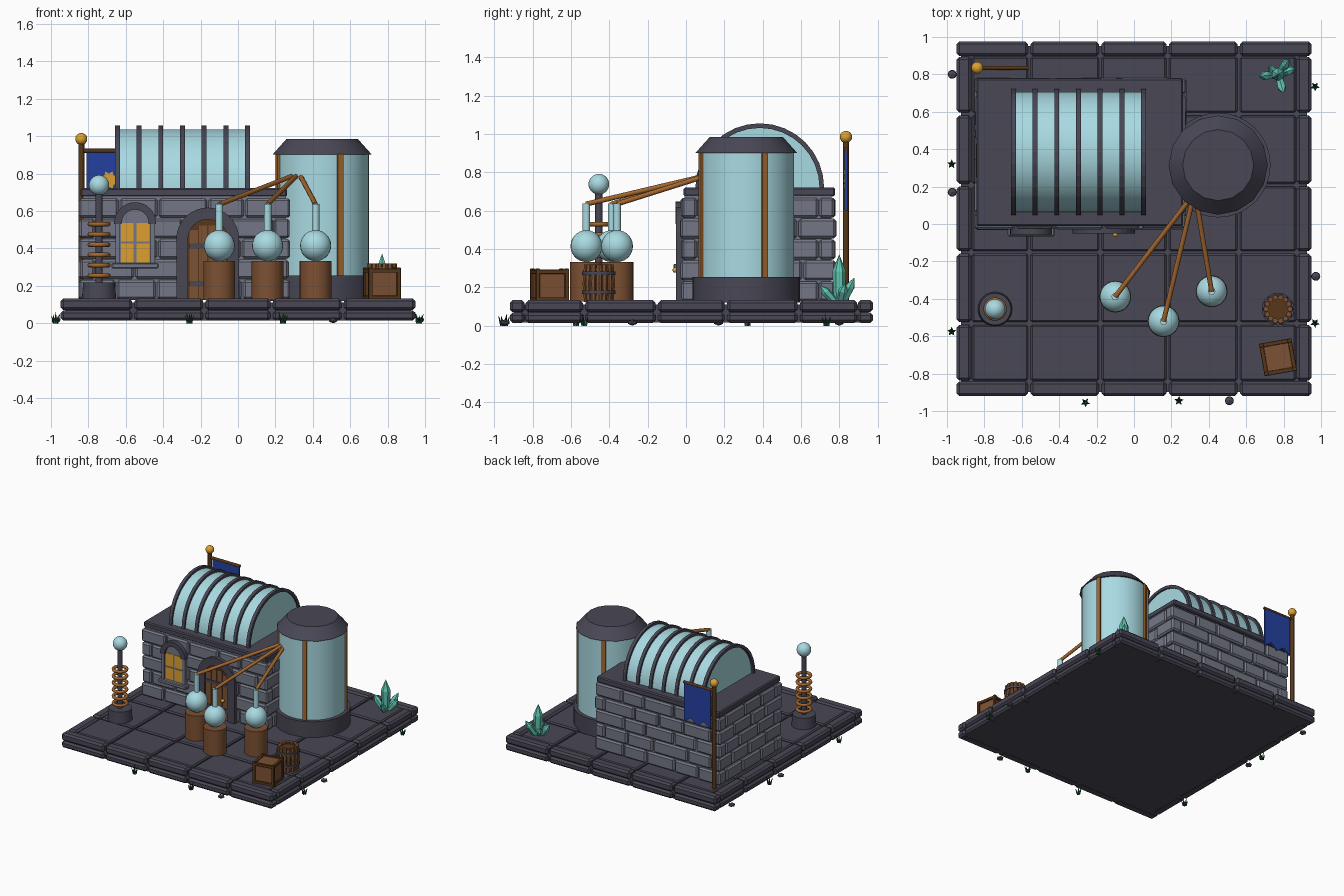
import bpy, bmesh, math, random
from mathutils import Matrix, Vector

if "Cube" in bpy.data.objects:
    bpy.data.objects.remove(bpy.data.objects["Cube"], do_unlink=True)
random.seed(4)

# Materials
def material(name, hexcode):
    def lin(i):
        c = int(hexcode[i:i + 2], 16) / 255
        return c / 12.92 if c < 0.04 else ((c + 0.055) / 1.055) ** 2.4
    col = (lin(0), lin(2), lin(4), 1)
    m = bpy.data.materials.new(name)
    m.use_nodes = True
    m.diffuse_color = col
    m.node_tree.nodes["Principled BSDF"].inputs["Base Color"].default_value = col
    return m

slate = material("dark slate", "484755")
stone = material("grey stone", "747786")
glass = material("pale glass", "A9DAE2")
copper = material("copper", "A4672F")
wood = material("wood", "7C5133")
dark_wood = material("dark wood", "573719")
gold = material("gold", "DCA02F")
blue = material("blue cloth", "2440A0")
crystal = material("crystal", "62C8B4")
green = material("grass green", "204E2C")

# Helpers
def finish(name, bm, mat, bevel=0, smooth=False):
    bmesh.ops.recalc_face_normals(bm, faces=bm.faces)
    if smooth:
        for f in bm.faces:
            f.smooth = True
        for e in bm.edges:
            e.smooth = e.calc_face_angle(0) < math.radians(35)
    me = bpy.data.meshes.new(name)
    bm.to_mesh(me)
    bm.free()
    ob = bpy.data.objects.new(name, me)
    bpy.context.collection.objects.link(ob)
    me.materials.append(mat)
    if bevel:
        mod = ob.modifiers.new("Bevel", "BEVEL")
        mod.width, mod.segments = bevel, 1
    return ob

def box(bm, x0, x1, y0, y1, z0, z1):
    m = Matrix.Translation(((x0 + x1) / 2, (y0 + y1) / 2, (z0 + z1) / 2))
    bmesh.ops.create_cube(bm, size=1, matrix=m @ Matrix.Diagonal((x1 - x0, y1 - y0, z1 - z0, 1)))

def boxes(name, items, mat, bevel=0):
    bm = bmesh.new()
    for b in items:
        box(bm, *b)
    return finish(name, bm, mat, bevel)

def rod(bm, a, b, r0, r1=None, segs=12):
    a, b = Vector(a), Vector(b)
    rot = (b - a).to_track_quat('Z', 'Y').to_matrix().to_4x4()
    bmesh.ops.create_cone(bm, cap_ends=True, segments=segs, radius1=r0,
                          radius2=r0 if r1 is None else r1, depth=(b - a).length,
                          matrix=Matrix.Translation((a + b) / 2) @ rot)

def cyl(name, x, y, z0, z1, r0, mat, r1=None, segs=32):
    bm = bmesh.new()
    rod(bm, (x, y, z0), (x, y, z1), r0, r1, segs)
    return finish(name, bm, mat, smooth=True)

def ball(name, x, y, z, r, mat):
    bm = bmesh.new()
    bmesh.ops.create_uvsphere(bm, u_segments=24, v_segments=14, radius=r,
                              matrix=Matrix.Translation((x, y, z)))
    return finish(name, bm, mat, smooth=True)

def prism(name, pts, w0, w1, mat, along_x=False, smooth=False):
    bm = bmesh.new()
    f = bm.faces.new([bm.verts.new((w0, u, v) if along_x else (u, w0, v)) for u, v in pts])
    ext = bmesh.ops.extrude_face_region(bm, geom=[f])["geom"]
    shift = (w1 - w0, 0, 0) if along_x else (0, w1 - w0, 0)
    bmesh.ops.translate(bm, vec=shift, verts=[v for v in ext if isinstance(v, bmesh.types.BMVert)])
    return finish(name, bm, mat, smooth=smooth)

def arc(c, z, r, n=16):
    return [(c + r * math.cos(math.pi * i / n), z + r * math.sin(math.pi * i / n)) for i in range(n + 1)]

def arch_shape(c, base, spring, ro, ri):
    return [(c + ro, base)] + arc(c, spring, ro) + [(c - ro, base), (c - ri, base)] \
        + arc(c, spring, ri)[::-1] + [(c + ri, base)]

# Paved base: core, two courses of edge blocks, inner tiles
YC, G = 0.028, 0.007
cuts = [-0.948, -0.56, -0.18, 0.18, 0.56, 0.948]
boxes("base_core", [(-0.925, 0.925, YC - 0.925, YC + 0.925, 0.015, 0.11)], slate)
edge, tiles = [], []
for i in range(5):
    a, b = cuts[i] + G * (i > 0), cuts[i + 1] - G * (i < 4)
    c, d = max(a, -0.865), min(b, 0.865)
    for z0, z1 in ((0.014, 0.068), (0.07, 0.133)):
        for s in (-1, 1):
            p, q = sorted((s * 0.87, s * 0.948))
            edge += [(a, b, YC + p, YC + q, z0, z1), (p, q, YC + c, YC + d, z0, z1)]
    for j in range(5):
        e, f = max(cuts[j] + G, -0.865), min(cuts[j + 1] - G, 0.865)
        tiles.append((c, d, YC + e, YC + f, 0.06, 0.128))
boxes("edge_blocks", edge, slate, 0.014)
boxes("floor_tiles", tiles, slate, 0.009)

# Brick house: five courses with alternating corners
X0, X1, Y0, Y1, Z0, ROW = -0.855, 0.282, -0.033, 0.785, 0.125, 0.109
def run(a, b):
    n = round((b - a) / 0.22)
    pts = [a] + [a + (b - a) * (i + random.uniform(-0.2, 0.2)) / n for i in range(1, n)] + [b]
    return [(p + 0.004, q - 0.004) for p, q in zip(pts, pts[1:])]

bricks = []
for r in range(5):
    z0, z1 = Z0 + r * ROW + 0.003, Z0 + (r + 1) * ROW - 0.003
    t = 0.09
    inx, iny = (t, 0) if r % 2 else (0, t)
    for a, b in run(X0 + inx, X1 - inx):
        k = random.uniform(0, 0.012)
        bricks += [(a, b, Y0 + k, Y0 + t, z0, z1), (a, b, Y1 - t, Y1 - k, z0, z1)]
    for a, b in run(Y0 + iny, Y1 - iny):
        k = random.uniform(0, 0.012)
        bricks += [(X0 + k, X0 + t, a, b, z0, z1), (X1 - t, X1 - k, a, b, z0, z1)]
boxes("wall_bricks", bricks, stone, 0.012)
boxes("wall_core", [(X0 + 0.025, X1 - 0.025, Y0 + 0.025, Y1 - 0.025, Z0, 0.68)], stone)
boxes("roof_slab", [(-0.842, 0.262, -0.012, 0.778, 0.675, 0.722)], slate, 0.008)

# Glass barrel roof with ribs
prism("roof_glass", arc(0.385, 0.715, 0.322, 28), -0.64, 0.052, glass, True, True)
for i in range(7):
    x = -0.645 + i * 0.116
    prism("roof_rib", arch_shape(0.385, 0.71, 0.72, 0.336, 0.312), x - 0.013, x + 0.013, slate, True)

# Window
WX = -0.55
prism("window_pane", [(WX + 0.085, 0.31)] + arc(WX, 0.53, 0.085) + [(WX - 0.085, 0.31)], -0.036, 0, stone)
boxes("window_lights", [(WX + sx - 0.034, WX + sx + 0.034, -0.04, -0.03, z, z + 0.1)
                        for sx in (-0.042, 0.042) for z in (0.325, 0.437)], gold)
prism("window_arch", arch_shape(WX, 0.53, 0.535, 0.112, 0.072), -0.056, 0, slate)
boxes("window_jambs", [(WX + s * 0.093 - 0.012, WX + s * 0.093 + 0.012, -0.048, 0, 0.31, 0.54)
                       for s in (-1, 1)], stone)
boxes("window_sill", [(WX - 0.125, WX + 0.125, -0.066, 0, 0.292, 0.322)], stone, 0.006)

# Door
DX = -0.162
prism("door_arch", arch_shape(DX, 0.125, 0.45, 0.168, 0.105), -0.052, 0.0, slate)
prism("door_back", [(DX + 0.11, 0.125)] + arc(DX, 0.45, 0.11) + [(DX - 0.11, 0.125)], -0.036, 0, dark_wood)
boxes("door_planks", [(DX + o - 0.022, DX + o + 0.022, -0.042, -0.03, 0.13, 0.535 - abs(o) * 0.5)
                      for o in (-0.075, -0.025, 0.025, 0.075)], wood)
boxes("door_straps", [(DX - 0.1, DX + 0.1, -0.047, -0.03, z, z + 0.025) for z in (0.2, 0.4)], slate)
ball("door_knob", -0.1, -0.056, 0.29, 0.014, gold)

# Tank with copper straps
TX, TY = 0.45, 0.315
cyl("tank_plinth", TX, TY, 0.12, 0.255, 0.28, slate)
cyl("tank_shell", TX, TY, 0.25, 0.91, 0.25, glass, segs=40)
cyl("tank_cap", TX, TY, 0.902, 0.986, 0.265, slate, 0.19, 16)
bm = bmesh.new()
for k in range(4):
    a = math.radians(22 + 90 * k)
    n = len(bm.verts)
    box(bm, 0.235, 0.263, -0.016, 0.016, 0.25, 0.905)
    bm.verts.ensure_lookup_table()
    bmesh.ops.transform(bm, verts=bm.verts[n:],
                        matrix=Matrix.Translation((TX, TY, 0)) @ Matrix.Rotation(a, 4, 'Z'))
finish("tank_straps", bm, copper)

# Globe flasks on stumps, piped to the tank
for x, y, ex in ((-0.1, -0.388, 0.285), (0.158, -0.52, 0.31), (0.415, -0.36, 0.335)):
    cyl("stump", x, y, 0.125, 0.332, 0.085, wood)
    ball("flask", x, y, 0.415, 0.083, glass)
    cyl("flask_neck", x, y, 0.48, 0.638, 0.02, glass, segs=16)
    bm = bmesh.new()
    rod(bm, (x, y, 0.635), (ex, 0.115, 0.785), 0.013)
    finish("pipe", bm, copper, smooth=True)

# Coil tower
CX, CY = -0.743, -0.455
cyl("coil_plinth", CX, CY, 0.125, 0.218, 0.092, slate, 0.085)
cyl("coil_post", CX, CY, 0.21, 0.7, 0.019, slate, segs=16)
for i in range(6):
    bpy.ops.mesh.primitive_torus_add(major_radius=0.05, minor_radius=0.012, major_segments=24,
                                     minor_segments=8, location=(CX, CY, 0.255 + i * 0.055))
    ring = bpy.context.object
    ring.name = "coil_ring"
    ring.data.materials.append(copper)
    bpy.ops.object.shade_smooth()
ball("coil_globe", CX, CY, 0.738, 0.054, glass)

# Flag
FX, FY = -0.838, 0.835
cyl("flag_pole", FX, FY, 0.125, 0.97, 0.016, dark_wood, segs=12)
ball("flag_finial", FX, FY, 0.985, 0.032, gold)
bm = bmesh.new()
rod(bm, (FX, FY, 0.922), (-0.565, FY, 0.922), 0.011)
finish("flag_bar", bm, dark_wood, smooth=True)
prism("flag_cloth", [(-0.81, 0.92), (-0.57, 0.92), (-0.57, 0.6), (-0.63, 0.645), (-0.69, 0.6),
                     (-0.75, 0.645), (-0.81, 0.6)], FY - 0.007, FY + 0.007, blue)
sun = [(-0.69 + (0.05 if i % 2 else 0.035) * math.cos(i * math.pi / 8),
        0.765 + (0.05 if i % 2 else 0.035) * math.sin(i * math.pi / 8)) for i in range(16)]
prism("flag_emblem", sun, FY - 0.013, FY - 0.006, gold)

# Barrel
BX, BY = 0.77, -0.455
cyl("barrel_core", BX, BY, 0.125, 0.3, 0.068, dark_wood, segs=20)
bm = bmesh.new()
for i in range(14):
    d = Vector((math.cos(i * math.tau / 14), math.sin(i * math.tau / 14), 0))
    p = Vector((BX, BY, 0))
    for z0, z1, ra, rb in ((0.125, 0.22, 0.064, 0.072), (0.22, 0.318, 0.072, 0.064)):
        rod(bm, p + d * ra + Vector((0, 0, z0)), p + d * rb + Vector((0, 0, z1)), 0.015, segs=6)
finish("barrel_staves", bm, wood)
for z in (0.165, 0.265):
    cyl("barrel_hoop", BX, BY, z, z + 0.018, 0.087, slate, segs=20)

# Crate
h, e = 0.088, 0.011
crate = boxes("crate_box", [(-h + e, h - e, -h + e, h - e, 0.13, 0.285)], wood)
beams = []
for s in (-1, 1):
    p, q = s * (h - e) - e, s * (h - e) + e
    beams += [(p, q, t - e, t + e, 0.125, 0.297) for t in (h - e, e - h)]
    for z in (0.126, 0.27):
        beams += [(p, q, -h, h, z, z + 0.022), (-h, h, p, q, z, z + 0.022)]
frame = boxes("crate_frame", beams, dark_wood, 0.002)
for ob in (crate, frame):
    ob.location, ob.rotation_euler = (0.77, -0.712, 0), (0, 0, math.radians(10))

# Crystal cluster
bm = bmesh.new()
for dx, dy, top, r in ((0, 0, 0.37, 0.036), (-0.1, -0.01, 0.23, 0.025), (0.09, 0.03, 0.22, 0.025),
                       (0.03, -0.1, 0.21, 0.024), (0.06, 0.08, 0.25, 0.026), (-0.05, 0.04, 0.2, 0.022)):
    a, b = Vector((0.77 + dx * 0.2, 0.8 + dy * 0.2, 0.12)), Vector((0.77 + dx, 0.8 + dy, top))
    m = a.lerp(b, 0.65)
    rod(bm, a, m, r * 0.8, r, 6)
    rod(bm, m, b, r, 0.001, 6)
finish("crystals", bm, crystal)

# Grass tufts and loose rocks around the base
bm = bmesh.new()
for x, y in ((-0.975, 0.32), (-0.975, -0.575), (-0.26, -0.955), (0.24, -0.945), (0.968, 0.735), (0.968, -0.53)):
    for k in range(5):
        a = k * 1.26 + x
        c, s = math.cos(a), math.sin(a)
        rod(bm, (x + c * 0.008, y + s * 0.008, 0), (x + c * 0.024, y + s * 0.024, 0.04 + 0.01 * (k % 3)), 0.008, 0.001, 4)
finish("grass_tufts", bm, green)
bm = bmesh.new()
for x, y in ((-0.972, 0.8), (-0.972, 0.17), (0.51, -0.945), (0.972, -0.28)):
    bmesh.ops.create_icosphere(bm, subdivisions=1, radius=0.027,
                               matrix=Matrix.Translation((x, y, 0.016)) @ Matrix.Diagonal((1, 1, 0.6, 1)))
finish("loose_rocks", bm, slate)
